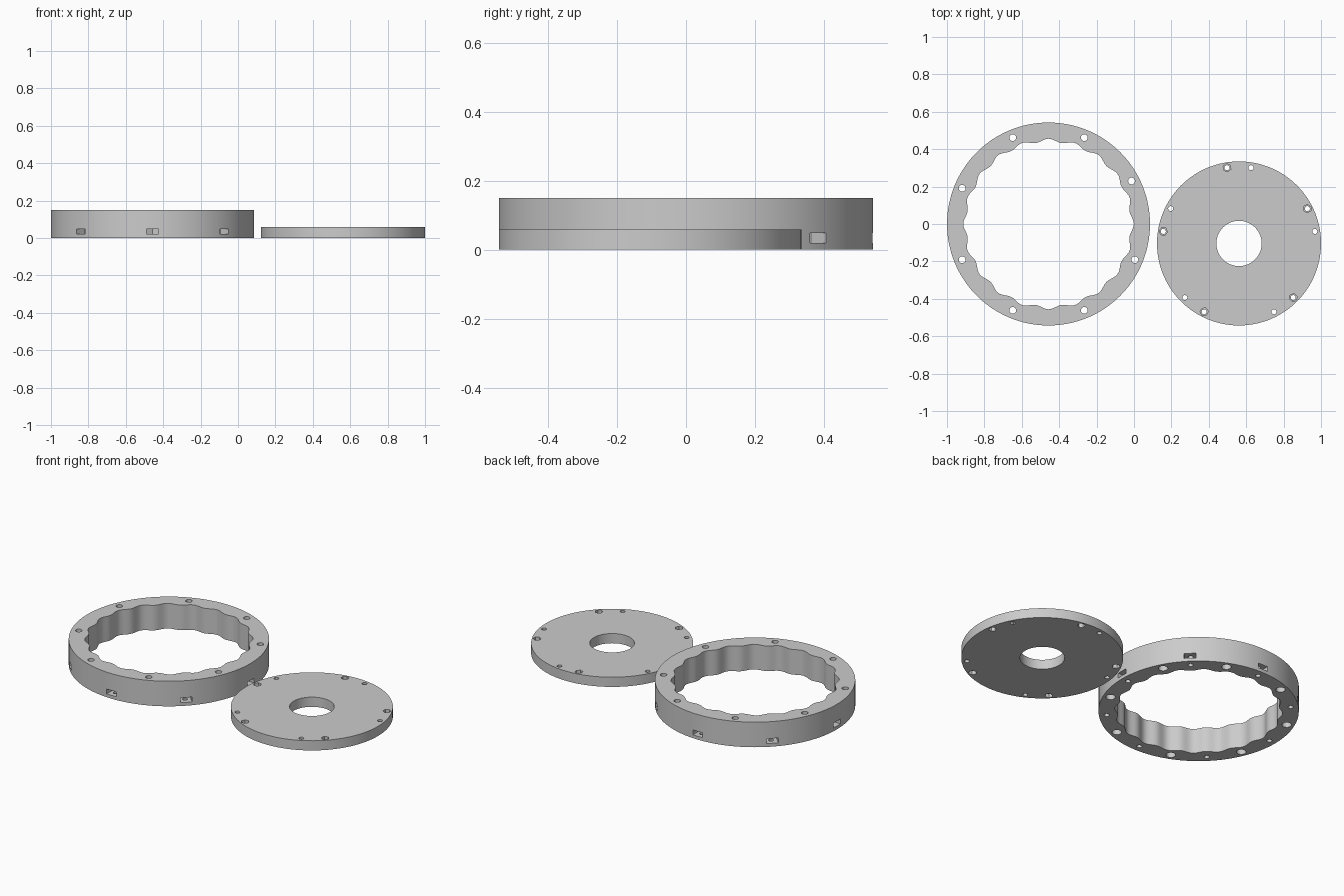
import bpy, bmesh
from math import cos, sin, pi, radians

cube = bpy.data.objects.get("Cube")
if cube:
    bpy.data.objects.remove(cube, do_unlink=True)

grey = bpy.data.materials.new("light_grey")
grey.use_nodes = True
grey.diffuse_color = (0.6, 0.6, 0.6, 1)
grey.node_tree.nodes["Principled BSDF"].inputs["Base Color"].default_value = (0.6, 0.6, 0.6, 1)


def make_object(name, bm):
    bmesh.ops.recalc_face_normals(bm, faces=bm.faces)
    mesh = bpy.data.meshes.new(name)
    bm.to_mesh(mesh)
    bm.free()
    mesh.materials.append(grey)
    obj = bpy.data.objects.new(name, mesh)
    bpy.context.collection.objects.link(obj)
    return obj


def annulus(name, centre, outer, inner, height, steps):
    """Flat ring whose inner radius is a function of the angle."""
    bm = bmesh.new()
    loops = []
    for radius, z in ((lambda a: outer, 0), (lambda a: outer, height), (inner, height), (inner, 0)):
        angles = [2 * pi * i / steps for i in range(steps)]
        loops.append([bm.verts.new((centre[0] + radius(a) * cos(a),
                                    centre[1] + radius(a) * sin(a), z)) for a in angles])
    for k in range(4):
        a, b = loops[k], loops[(k + 1) % 4]
        for i in range(steps):
            j = (i + 1) % steps
            bm.faces.new((a[i], a[j], b[j], b[i]))
    return make_object(name, bm)


def polygon(radius, sides):
    return [(radius * cos(2 * pi * i / sides), radius * sin(2 * pi * i / sides)) for i in range(sides)]


def cut(body, centre, distance, degrees, outline, z0, z1):
    """Subtract a prism at each angle on a circle round the centre."""
    bm = bmesh.new()
    for d in degrees:
        c, s = cos(radians(d)), sin(radians(d))
        pts = [(centre[0] + (distance + u) * c - v * s,
                centre[1] + (distance + u) * s + v * c) for u, v in outline]
        low = [bm.verts.new((x, y, z0)) for x, y in pts]
        high = [bm.verts.new((x, y, z1)) for x, y in pts]
        bm.faces.new(low[::-1])
        bm.faces.new(high)
        for i in range(len(pts)):
            j = (i + 1) % len(pts)
            bm.faces.new((low[i], low[j], high[j], high[i]))
    cutter = make_object("hole_cutter", bm)
    cutter.hide_render = True
    mod = body.modifiers.new("holes", 'BOOLEAN')
    mod.operation = 'DIFFERENCE'
    mod.solver = 'EXACT'
    mod.object = cutter
    bpy.context.view_layer.objects.active = body
    bpy.ops.object.modifier_apply(modifier=mod.name)
    bpy.data.objects.remove(cutter, do_unlink=True)


# Lobed outer ring
ring_at = (-0.457, 0)
ring = annulus("lobed_ring", ring_at, 0.5425, lambda a: 0.447 + 0.009 * cos(20 * a), 0.15, 240)

# Through bolts, one of them offset as an assembly key, with wider bores below
bolts = [27.4] + [22.5 + 45 * k for k in range(1, 8)]
cut(ring, ring_at, 0.5, bolts, polygon(0.018, 24), -0.02, 0.2)
cut(ring, ring_at, 0.5, bolts, polygon(0.026, 24), -0.02, 0.04)

# Blind screw holes below, meeting nut slots open to the outer wall
screws = [45 * k for k in range(8)]
cut(ring, ring_at, 0.5, screws, polygon(0.0145, 20), -0.02, 0.08)
nut_slot = [(0.08, -0.032), (0.08, 0.032), (-0.0185, 0.032), (-0.037, 0), (-0.0185, -0.032)]
cut(ring, ring_at, 0.5, screws, nut_slot, 0.02, 0.049)

# Cover disc with a centre bore
disc_at = (0.5615, -0.104)
disc = annulus("cover_disc", disc_at, 0.4385, lambda a: 0.121, 0.058, 160)

# Two sets of five screws, with hexagonal recesses on opposite faces
upper = [27 + 72 * k for k in range(5)]
lower = [9 + 72 * k for k in range(5)]
cut(disc, disc_at, 0.41, upper + lower, polygon(0.0135, 20), -0.02, 0.1)
cut(disc, disc_at, 0.41, upper, polygon(0.022, 6), 0.035, 0.1)
cut(disc, disc_at, 0.41, lower, polygon(0.022, 6), -0.02, 0.023)

# Smooth walls, sharp rims
for obj in (ring, disc):
    bpy.ops.object.select_all(action='DESELECT')
    obj.select_set(True)
    bpy.context.view_layer.objects.active = obj
    bpy.ops.object.shade_smooth_by_angle(angle=radians(30))
